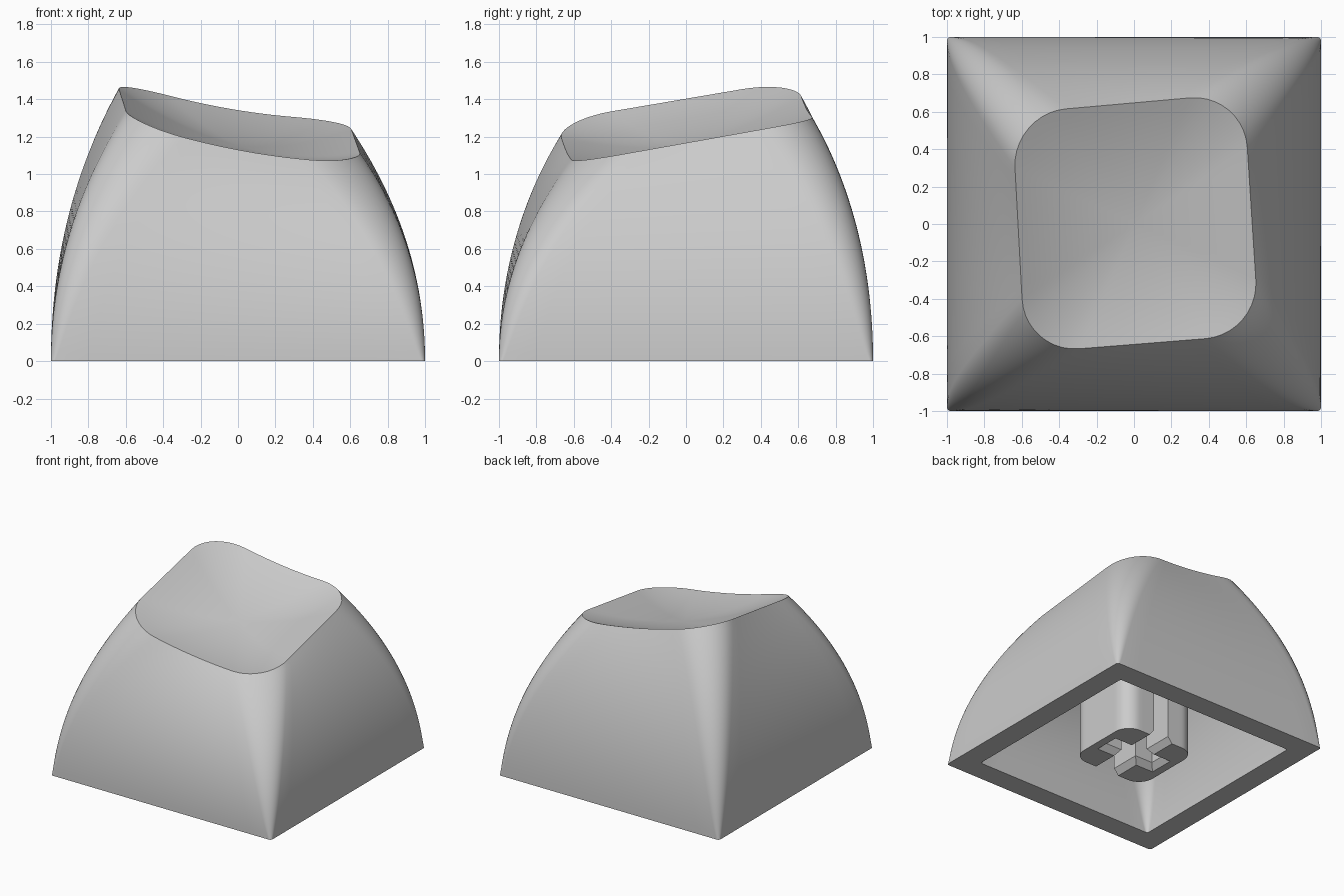
import bpy, bmesh, math
from mathutils import Vector

cube = bpy.data.objects.get("Cube")
if cube:
    bpy.data.objects.remove(cube, do_unlink=True)

# One plain grey material
grey = bpy.data.materials.new("plain grey")
grey.use_nodes = True
colour = (0.6, 0.6, 0.6, 1)
grey.diffuse_color = colour
grey.node_tree.nodes["Principled BSDF"].inputs["Base Color"].default_value = colour

ARC, EDGE, STEPS, CAP = 10, 12, 28, 12
CENTRE = Vector((0.008, 0.003))
SQUARE = [Vector(p) for p in ((1, -1), (1, 1), (-1, 1), (-1, -1))]
# The rim is a slightly twisted rounded square
RIM = [Vector(p) for p in ((0.67, -0.59), (0.587, 0.70), (-0.652, 0.59), (-0.583, -0.69))]


def tilt(p):
    return 0.164 * p.y - 0.19 * p.x


def dish(p):
    """Height of the tilted, scooped top."""
    u = p.x + 0.08 * p.y
    return 1.235 + tilt(p) + 0.13 * u * u


def ceiling(p):
    """Height of the flat, tilted cavity roof."""
    return 0.98 + tilt(p)


def rounded_ring(corners, size):
    """Four-cornered outline with rounded corners, anticlockwise."""
    arcs = []
    for i, c in enumerate(corners):
        back = (corners[i - 1] - c).normalized()
        ahead = (corners[(i + 1) % 4] - c).normalized()
        angles = [math.pi / 2 * k / ARC for k in range(ARC + 1)]
        arcs.append([c + size * (back * (1 - math.sin(a)) + ahead * (1 - math.cos(a)))
                     for a in angles])
    ring = []
    for i, arc in enumerate(arcs):
        start, end = arc[-1], arcs[(i + 1) % 4][0]
        ring += arc + [start.lerp(end, k / EDGE) for k in range(1, EDGE)]
    return ring


def dome_loops(base, base_size, top, top_size, height, sag):
    """Loops from the middle of the top, out to the rim and down to the base."""
    loops = []
    rim = rounded_ring(top, top_size)
    for k in range(1, CAP):
        f = k / CAP
        flat = [CENTRE.lerp(p, f) for p in rim]
        loops.append([(p.x, p.y, height(p) - sag * (1 - f * f)) for p in flat])
    for k in range(STEPS, -1, -1):
        # The walls bulge while the corners round off early
        t = k / STEPS
        corners = [b.lerp(r, t * t) for b, r in zip(base, top)]
        ring = rounded_ring(corners, base_size + (top_size - base_size) * t ** 0.8)
        rise = 1.08 * t - 0.08 * t * t
        loops.append([(p.x, p.y, height(r) * rise) for p, r in zip(ring, rim)])
    return loops


def finish(bm, name):
    bmesh.ops.recalc_face_normals(bm, faces=bm.faces[:])
    mesh = bpy.data.meshes.new(name)
    bm.to_mesh(mesh)
    bm.free()
    mesh.materials.append(grey)
    obj = bpy.data.objects.new(name, mesh)
    bpy.context.collection.objects.link(obj)
    return obj


def make_active(obj):
    bpy.ops.object.select_all(action='DESELECT')
    obj.select_set(True)
    bpy.context.view_layer.objects.active = obj


def bridge(bm, loops):
    """Join each loop to the next with a band of faces."""
    count = len(loops[0])
    for a, b in zip(loops, loops[1:]):
        for i in range(count):
            j = (i + 1) % count
            bm.faces.new((a[i], b[i], b[j], a[j]))


def fan(bm, loop, z):
    """Close a loop with triangles to a middle point."""
    middle = bm.verts.new((CENTRE.x, CENTRE.y, z))
    for i, v in enumerate(loop):
        bm.faces.new((middle, v, loop[(i + 1) % len(loop)]))


# Hollow shell: outer dome, bottom lip, then the cavity
SAG = 0.085
outer = dome_loops(SQUARE, 0.02, RIM, 0.29, dish, SAG)
inner = dome_loops([p * 0.82 for p in SQUARE], 0.02, [p * 0.76 for p in RIM], 0.24, ceiling, 0)
bm = bmesh.new()
loops = [[bm.verts.new(co) for co in loop] for loop in outer + inner[::-1]]
bridge(bm, loops)
fan(bm, loops[0], dish(CENTRE) - SAG)
fan(bm, loops[-1], ceiling(CENTRE))
shell = finish(bm, "cap_shell")

# Stem: rounded post running up into the roof of the shell
post = rounded_ring([Vector((p.x * 0.335, p.y * 0.315)) for p in SQUARE], 0.13)
bm = bmesh.new()
low = [bm.verts.new((p.x, p.y, 0.01)) for p in post]
high = [bm.verts.new((p.x, p.y, ceiling(p) + 0.06)) for p in post]
bridge(bm, [low, high])
bm.faces.new(low[::-1])
fan(bm, high, ceiling(CENTRE) + 0.06)
stem = finish(bm, "stem")

# Cross-shaped socket with a flared mouth: one slot open at both ends, one closed
for name, half_x, half_y in (("long_slot", 0.07, 0.5), ("cross_slot", 0.23, 0.065)):
    bm = bmesh.new()
    levels = []
    for z, flare in ((-0.03, 0.07), (0.06, 0), (0.6, 0)):
        levels.append([bm.verts.new((p.x * (half_x + flare), p.y * (half_y + flare), z))
                       for p in SQUARE])
    bridge(bm, levels)
    bm.faces.new(levels[0][::-1])
    bm.faces.new(levels[-1])
    cutter = finish(bm, name)
    cutter.hide_render = True
    make_active(stem)
    cut = stem.modifiers.new(name, 'BOOLEAN')
    cut.operation = 'DIFFERENCE'
    cut.solver = 'EXACT'
    cut.object = cutter
    bpy.ops.object.modifier_apply(modifier=cut.name)
    bpy.data.objects.remove(cutter, do_unlink=True)

for obj in (shell, stem):
    make_active(obj)
    bpy.ops.object.shade_smooth_by_angle(angle=math.radians(22))
